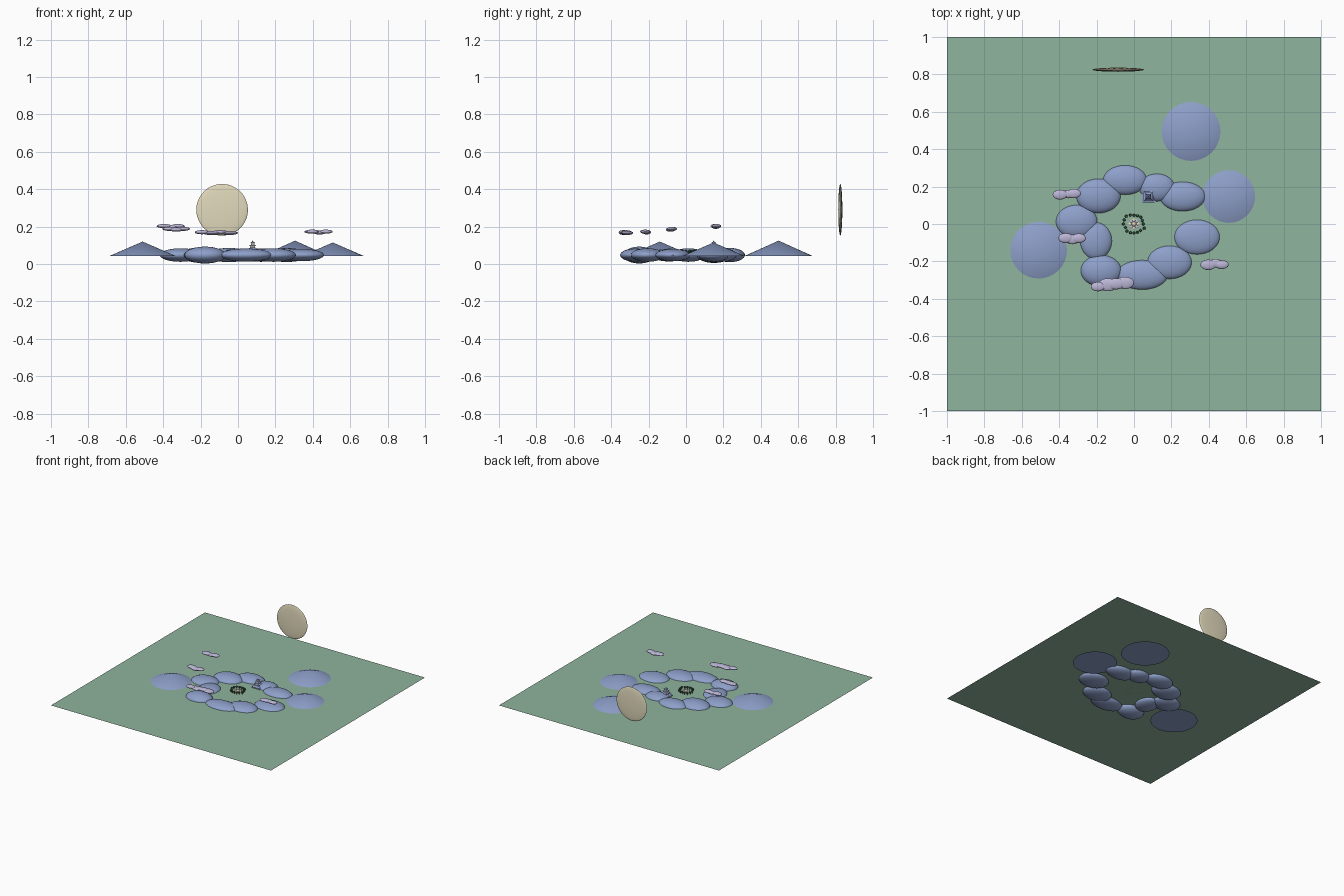
import bpy, bmesh, math, random
from mathutils import Matrix, Vector

random.seed(4)
old = bpy.data.objects.get("Cube")
if old:
    bpy.data.objects.remove(old, do_unlink=True)


def material(name, srgb):
    lin = [((c / 255 + 0.055) / 1.055) ** 2.4 for c in srgb] + [1.0]
    m = bpy.data.materials.new(name)
    m.use_nodes = True
    m.diffuse_color = lin
    m.node_tree.nodes["Principled BSDF"].inputs["Base Color"].default_value = lin
    return m


GRASS = material("soft green", (143, 181, 158))
BLUE = material("slate blue", (142, 160, 202))
LILAC = material("pale lilac", (188, 182, 214))
CREAM = material("moon cream", (226, 218, 188))
LEAF = material("dark green", (62, 104, 76))
BROWN = material("warm brown", (120, 92, 74))


def finish(name, bm, mats, smooth=True):
    mesh = bpy.data.meshes.new(name)
    bm.to_mesh(mesh)
    bm.free()
    for m in mats:
        mesh.materials.append(m)
    ob = bpy.data.objects.new(name, mesh)
    bpy.context.collection.objects.link(ob)
    if smooth:
        bpy.ops.object.select_all(action='DESELECT')
        ob.select_set(True)
        bpy.context.view_layer.objects.active = ob
        bpy.ops.object.shade_smooth_by_angle(angle=math.radians(40))
    return ob


def place(loc, size):
    return Matrix.Translation(Vector(loc)) @ Matrix.Diagonal((*size, 1))


def paint(geom, slot):
    for f in {f for v in geom["verts"] for f in v.link_faces}:
        f.material_index = slot


def ball(bm, loc, radii, slot=0, seg=24):
    paint(bmesh.ops.create_uvsphere(bm, u_segments=seg, v_segments=seg // 2,
                                    radius=1, matrix=place(loc, radii)), slot)


def box(bm, loc, size, slot=0):
    paint(bmesh.ops.create_cube(bm, size=1, matrix=place(loc, size)), slot)


def cone(bm, loc, r1, r2, height, sides, slot=0, turn=0.0):
    mat = Matrix.Translation(Vector(loc) + Vector((0, 0, height / 2))) @ Matrix.Rotation(turn, 4, 'Z')
    paint(bmesh.ops.create_cone(bm, cap_ends=True, segments=sides, radius1=r1,
                                radius2=r2, depth=height, matrix=mat), slot)


# Flat ground sheet
GROUND = 0.054
bm = bmesh.new()
bmesh.ops.create_grid(bm, x_segments=1, y_segments=1, size=1,
                      matrix=Matrix.Translation((0, 0, GROUND)))
finish("ground", bm, [GRASS], False)

# Low mountains: x, y, radius, height
for i, (x, y, r, h) in enumerate([(-.51, -.14, .177, .077),
                                  (.305, .495, .182, .082),
                                  (.507, .147, .166, .072)]):
    bm = bmesh.new()
    cone(bm, (x, y, .043), r, 0, h, 32)
    finish(f"mountain_{i + 1}", bm, [BLUE])

# Ring of flattened boulders: x, y, half width, half depth, half height
rocks = [(-.19, .15, .12, .093, .042), (-.048, .235, .118, .08, .038),
         (.123, .195, .096, .075, .036), (.26, .147, .123, .08, .037),
         (-.307, .013, .112, .09, .036), (-.203, -.09, .086, .1, .034),
         (-.176, -.25, .11, .085, .045), (.043, -.272, .139, .08, .035),
         (.19, -.205, .12, .09, .036), (.337, -.07, .123, .094, .033)]
for i, (x, y, rx, ry, rz) in enumerate(rocks):
    bm = bmesh.new()
    ball(bm, (x, y, .048), (rx, ry, rz), seg=32)
    finish(f"boulder_{i + 1}", bm, [BLUE])

# Clouds: height, then blobs of x, y, half width
clouds = [(.203, [(-.395, .157, .04), (-.35, .16, .034), (-.322, .163, .038)]),
          (.188, [(-.365, -.075, .04), (-.33, -.082, .04), (-.295, -.076, .038)]),
          (.17, [(-.193, -.335, .038), (-.14, -.325, .052), (-.095, -.32, .045), (-.05, -.315, .05)]),
          (.173, [(.397, -.218, .042), (.435, -.21, .036), (.47, -.217, .036)])]
for i, (z, blobs) in enumerate(clouds):
    bm = bmesh.new()
    for j, (x, y, r) in enumerate(blobs):
        ball(bm, (x, y, z - .004 * (j % 2)), (r, r * .66, .011))
    finish(f"cloud_{i + 1}", bm, [LILAC])

# Upright moon disc
bm = bmesh.new()
ball(bm, (-.085, .825, .29), (.138, .011, .138), seg=48)
finish("moon", bm, [CREAM])

# Tiered tower: cream walls under sloping blue roofs, with a finial
bm = bmesh.new()
tx, ty, z = .078, .148, GROUND
box(bm, (tx, ty, z), (.075, .065, .012), 1)
for k in range(4):
    w = .056 - .011 * k
    box(bm, (tx, ty, z + .009), (w * .8, w * .8, .014), 0)
    cone(bm, (tx, ty, z + .012), w * .82, w * .42, .006, 4, 1, math.pi / 4)
    z += .0155
cone(bm, (tx, ty, z), .005, 0, .011, 8, 1)
finish("tower", bm, [CREAM, BLUE], False)

# Garden circle: leafy shrubs on little stems
bm = bmesh.new()
for k in range(16):
    a = k * math.tau / 16
    r = .053 + random.uniform(-.007, .007)
    x, y = r * math.cos(a), r * math.sin(a)
    cone(bm, (x, y, GROUND), .003, .002, .012, 6, 1)
    ball(bm, (x, y, GROUND + .014), (.008, .008, .009), 0, 8)
finish("shrub_ring", bm, [LEAF, BROWN])

# Central blossom: petals around a small heart
bm = bmesh.new()
for k in range(8):
    a = k * math.tau / 8
    ball(bm, (.021 * math.cos(a), .021 * math.sin(a), GROUND + .006),
         (.010, .010, .005), k % 2, 10)
ball(bm, (0, 0, GROUND + .008), (.013, .013, .009), 0, 12)
finish("blossom", bm, [CREAM, LILAC])
